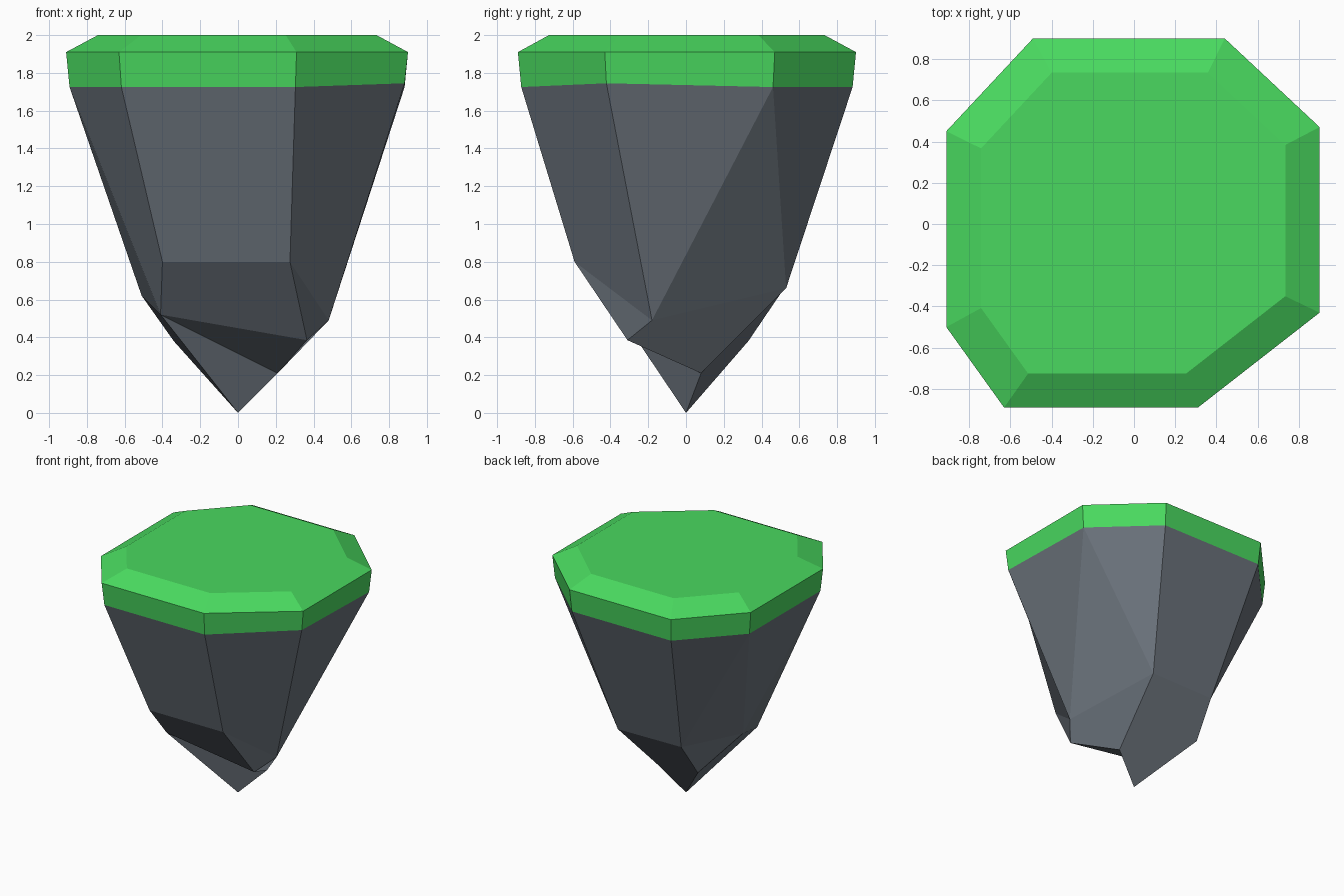
import bpy
import bmesh
from mathutils import Vector

cube = bpy.data.objects.get("Cube")
if cube:
    bpy.data.objects.remove(cube, do_unlink=True)


def make_material(name, colour):
    mat = bpy.data.materials.new(name)
    mat.use_nodes = True
    mat.diffuse_color = (*colour, 1)
    mat.node_tree.nodes["Principled BSDF"].inputs["Base Color"].default_value = (*colour, 1)
    return mat


def make_object(name, corners, faces, mat):
    """Build a flat-shaded mesh; each face is a string of corner letters."""
    bm = bmesh.new()
    verts = {key: bm.verts.new(co) for key, co in corners.items()}
    for face in faces:
        bm.faces.new([verts[key] for key in face])
    bmesh.ops.recalc_face_normals(bm, faces=bm.faces)
    mesh = bpy.data.meshes.new(name)
    bm.to_mesh(mesh)
    bm.free()
    mesh.materials.append(mat)
    obj = bpy.data.objects.new(name, mesh)
    bpy.context.collection.objects.link(obj)
    return obj


grass = make_material("grass green", (0.067, 0.694, 0.115))
stone = make_material("stone grey", (0.15, 0.175, 0.205))

# Irregular octagon outline, counter-clockwise from the front
outline = [(-0.63, -0.89), (0.31, -0.89), (0.9, -0.43), (0.9, 0.47),
           (0.44, 0.9), (-0.49, 0.9), (-0.91, 0.45), (-0.91, -0.5)]


def ring(letters, scale, z):
    return {key: Vector((x * scale, y * scale, z))
            for key, (x, y) in zip(letters, outline)}


TOP, RIM, BASE = "STUVWXYZ", "IJKLMNOP", "ABCDEFGH"
top, rim, base = ring(TOP, 0.815, 2), ring(RIM, 1, 1.91), ring(BASE, 0.98, 1.725)
base["C"].z = 1.745


def band(low, high):
    following = range(1, len(low) + 1)
    return [low[i - 1] + low[i % len(low)] + high[i % len(low)] + high[i - 1]
            for i in following]


# Grass cap: flat top, bevelled edge and short skirt
make_object("grass_cap", {**top, **rim, **base},
            [TOP] + band(RIM, TOP) + band(BASE, RIM), grass)

# Faceted rock: the cap outline narrows to an uneven lower edge and a tip
lower = {
    "a": (-0.40, -0.59, 0.80), "b": (0.275, -0.59, 0.80),
    "c": (0.48, -0.18, 0.49), "p": (0.365, -0.31, 0.385),
    "q": (0.21, 0.08, 0.21), "e": (0.255, 0.53, 0.66),
    "f": (-0.32, 0.52, 0.66), "r": (-0.34, 0.33, 0.38),
    "g": (-0.51, -0.02, 0.62), "h": (-0.41, -0.35, 0.52),
    "t": (0, 0, 0),
}
sides = ["ABba", "BCcb", "bcp", "CDc", "Dec", "DEe", "EFfe",
         "FGf", "Ggf", "fgr", "GHg", "Hhg", "HAah"]
underside = ["abph", "ceqp", "efrtq", "hpq", "hqt", "htrg"]
make_object("rock", {**base, **lower}, sides + underside, stone)
